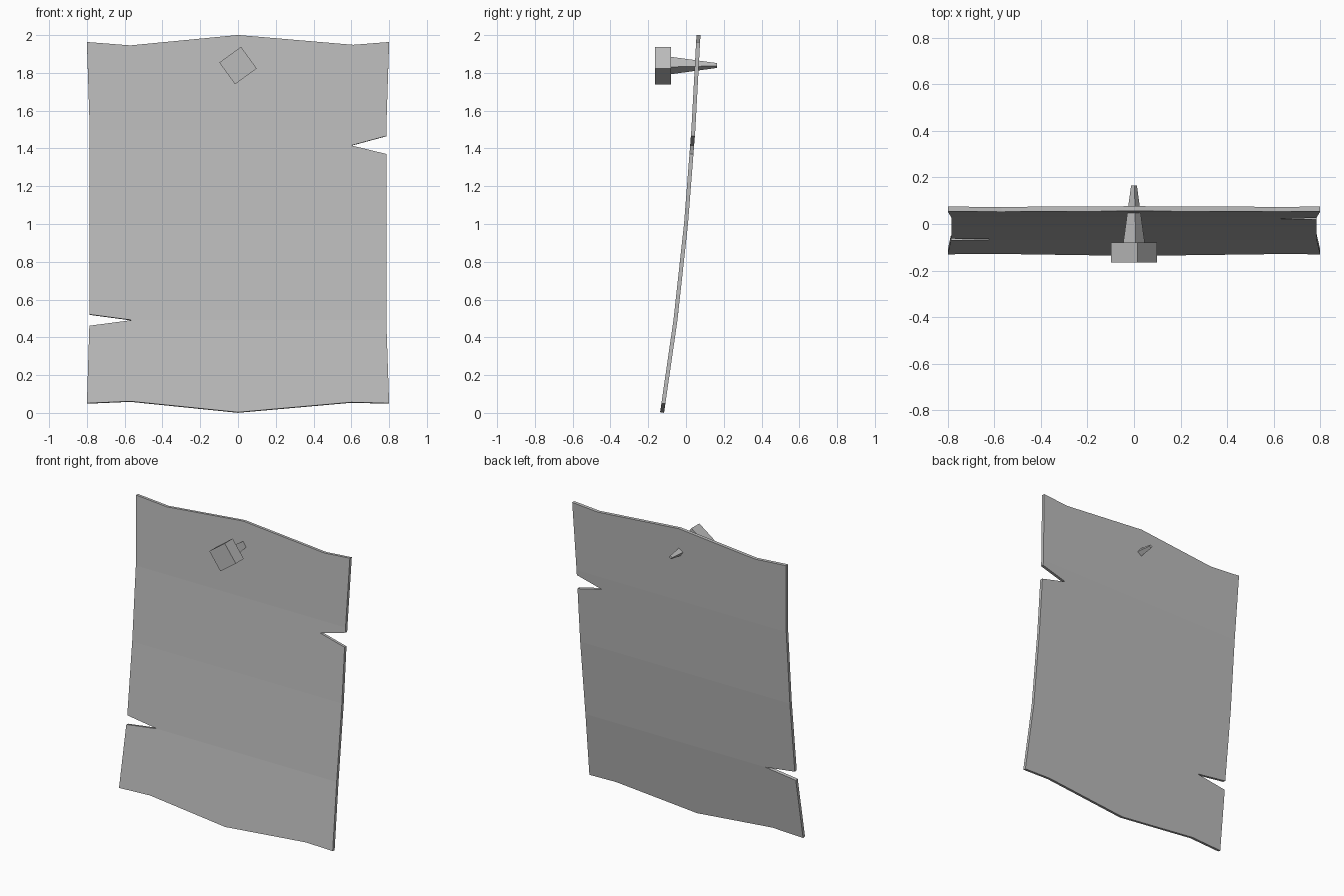
import bpy, bmesh, math
from mathutils import Matrix, Vector

cube = bpy.data.objects.get("Cube")
if cube:
    bpy.data.objects.remove(cube)

grey = bpy.data.materials.new("plain grey")
grey.use_nodes = True
colour = (0.5, 0.5, 0.5, 1)
grey.diffuse_color = colour
grey.node_tree.nodes["Principled BSDF"].inputs["Base Color"].default_value = colour


def make_object(name, bm):
    bmesh.ops.recalc_face_normals(bm, faces=bm.faces)
    mesh = bpy.data.meshes.new(name)
    bm.to_mesh(mesh)
    bm.free()
    mesh.materials.append(grey)
    obj = bpy.data.objects.new(name, mesh)
    bpy.context.collection.objects.link(obj)
    return obj


# Sheet: backward lean at each fold height
FOLDS = [(0, -0.127), (0.49, -0.056), (1, 0), (1.5, 0.039), (2, 0.066)]


def lean(z):
    for (z0, y0), (z1, y1) in zip(FOLDS, FOLDS[1:]):
        if z <= z1:
            return y0 + (y1 - y0) * (z - z0) / (z1 - z0)
    return FOLDS[-1][1]


# Sheet: flat bands between folds, as (x, z) outlines with torn notches
BANDS = [
    [(-.8, .05), (-.57, .06), (0, .002), (.6, .055), (.8, .05), (.785, .49),
     (-.56, .49), (-.787, .46)],
    [(-.56, .49), (.785, .49), (.785, 1), (-.785, 1), (-.785, .52)],
    [(-.785, 1), (.785, 1), (.785, 1.37), (.6, 1.415), (.785, 1.465),
     (.785, 1.5), (-.785, 1.5)],
    [(-.785, 1.5), (.785, 1.5), (.8, 1.963), (.61, 1.948), (0, 2),
     (-.57, 1.945), (-.8, 1.963)],
]
bm = bmesh.new()
for band in BANDS:
    bm.faces.new([bm.verts.new((x, lean(z), z)) for x, z in band])
bmesh.ops.remove_doubles(bm, verts=bm.verts, dist=0.0005)
sheet = make_object("paper_sheet", bm)
solid = sheet.modifiers.new("thickness", "SOLIDIFY")
solid.thickness = 0.021
solid.offset = 0

# Nail: square head and tapered square shank, both turned about the y axis
TURN = Matrix.Rotation(math.radians(-36), 4, "Y")


def square_bar(name, y0, half0, y1, half1, z):
    bm = bmesh.new()
    bmesh.ops.create_cube(bm, size=2)
    for v in bm.verts:
        front = v.co.y < 0
        half = half0 if front else half1
        v.co = Vector((v.co.x * half, y0 if front else y1, v.co.z * half))
    bm.transform(Matrix.Translation((0, 0, z)) @ TURN)
    return make_object(name, bm)


square_bar("nail_head", -0.165, 0.071, -0.08, 0.071, 1.839)
square_bar("nail_shank", -0.08, 0.033, 0.165, 0.009, 1.839)
